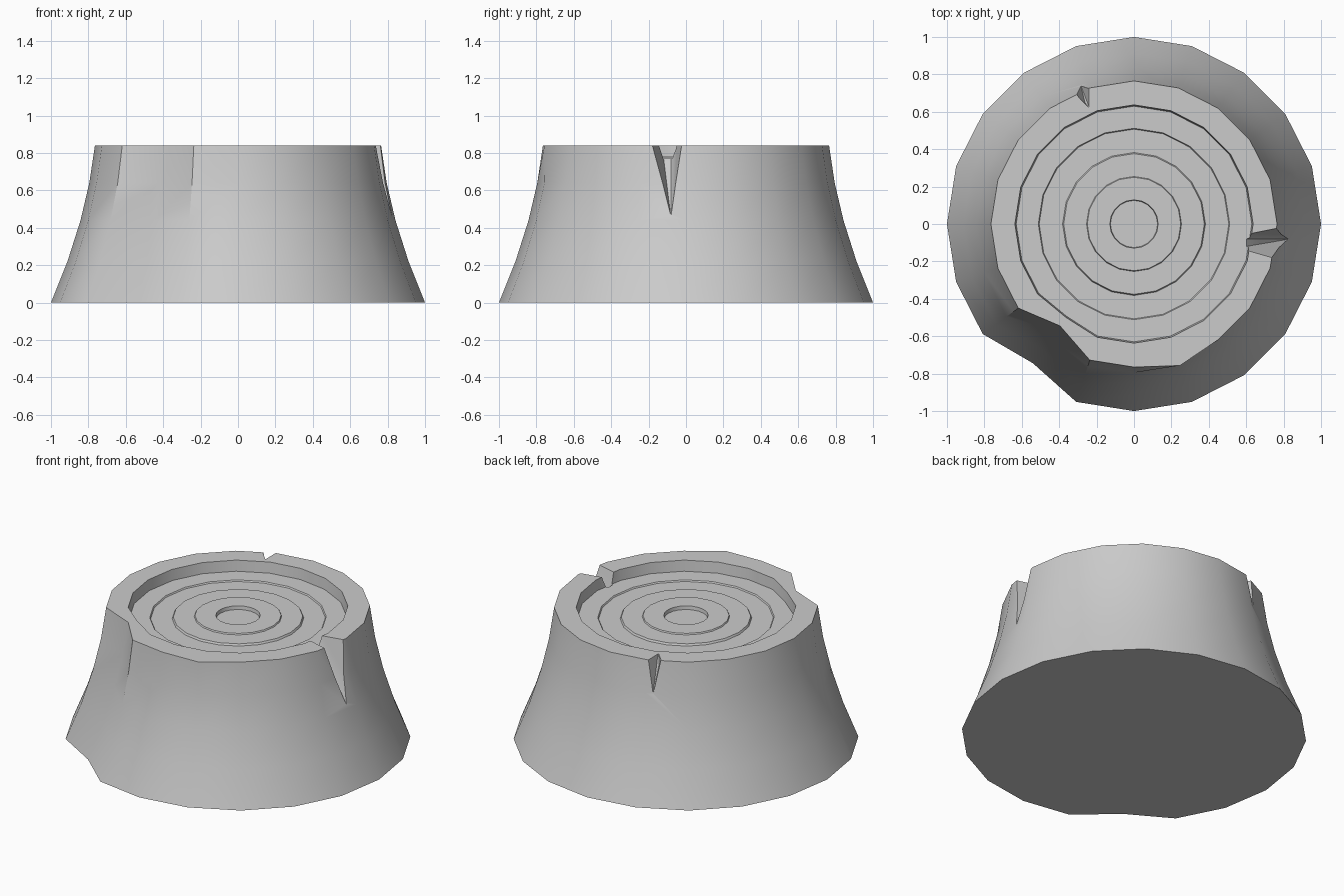
import bpy, bmesh, math

if "Cube" in bpy.data.objects:
    bpy.data.objects.remove(bpy.data.objects["Cube"])

SIDES = 20
DENT = 13          # side index of the inward fold (front left)
# (radius, height, dent factor) from the base, over the rim, to the heart
PROFILE = [
    (1.0, 0.0, .92), (.912, .22, .91), (.842, .44, .90), (.795, .64, .89), (.765, .84, .88),
    (.637, .84, .97), (.630, .772, .97),
    (.512, .772, 1), (.507, .764, 1),
    (.382, .764, 1), (.376, .776, 1),
    (.254, .776, 1), (.250, .784, 1),
    (.129, .784, 1), (.126, .762, 1),
]

# Stump body: lofted loops with growth rings stepped into the top
bm = bmesh.new()
loops = []
for r, z, dent in PROFILE:
    loop = []
    for i in range(SIDES):
        a = math.tau * i / SIDES
        k = r * (dent if i == DENT else 1)
        if z > .8 and r > .7 and i == 16:
            k *= 1.04
        loop.append(bm.verts.new((k * math.cos(a), k * math.sin(a), z)))
    loops.append(loop)
for lo, hi in zip(loops, loops[1:]):
    for i in range(SIDES):
        j = (i + 1) % SIDES
        bm.faces.new((lo[i], lo[j], hi[j], hi[i]))
bm.faces.new(loops[0][::-1])
bm.faces.new(loops[-1])
mesh = bpy.data.meshes.new("stump")
bm.to_mesh(mesh)
bm.free()
stump = bpy.data.objects.new("stump", mesh)
bpy.context.collection.objects.link(stump)


def split(name, pts, angle=0):
    """Cut a convex wedge out of the stump, turned about z."""
    b = bmesh.new()
    for p in pts:
        b.verts.new(p)
    res = bmesh.ops.convex_hull(b, input=b.verts)
    loose = [v for v in b.verts if not v.link_faces]
    bmesh.ops.delete(b, geom=loose, context='VERTS')
    bmesh.ops.recalc_face_normals(b, faces=b.faces)
    me = bpy.data.meshes.new(name)
    b.to_mesh(me)
    b.free()
    cutter = bpy.data.objects.new(name, me)
    cutter.rotation_euler.z = angle
    cutter.hide_render = True
    bpy.context.collection.objects.link(cutter)
    mod = stump.modifiers.new(name, 'BOOLEAN')
    mod.operation = 'DIFFERENCE'
    mod.solver = 'EXACT'
    mod.object = cutter
    bpy.context.view_layer.objects.active = stump
    bpy.ops.object.modifier_apply(modifier=name)
    bpy.data.objects.remove(cutter)


# Large split through the rim on the right
split("large_split", [
    (.60, -.05, .87), (.60, -.15, .87), (.60, -.08, .775), (.60, -.12, .775),
    (.71, -.08, .76), (.71, -.14, .76), (.835, -.08, .45),
    (.95, .02, .87), (.95, -.25, .87), (1.0, -.08, .45)])

# Small split at the back
split("small_split", [
    (.655, .0, .87), (.70, .012, .78), (.795, 0, .63),
    (.76, .045, .87), (.76, -.04, .87), (.9, .045, .87), (.9, -.04, .87), (.9, 0, .63)],
    math.radians(111))

# Smooth bark, crisp rim and ring edges
bpy.ops.object.select_all(action='DESELECT')
stump.select_set(True)
bpy.context.view_layer.objects.active = stump
bpy.ops.object.shade_smooth_by_angle(angle=math.radians(35))
